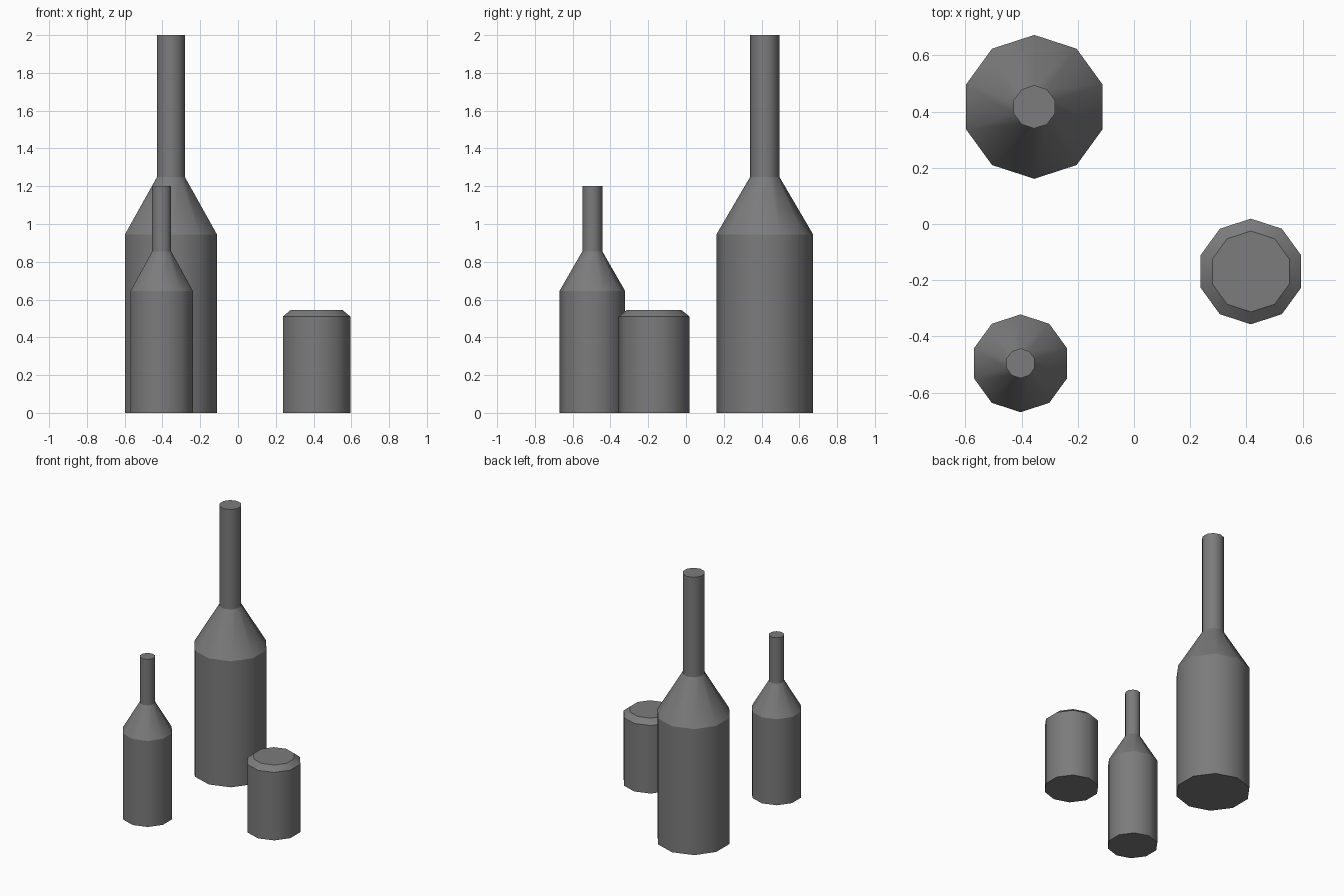
import bpy, bmesh
from math import cos, sin, pi

if "Cube" in bpy.data.objects:
    bpy.data.objects.remove(bpy.data.objects["Cube"])

SIDES = 10

glass = bpy.data.materials.new("dark_grey")
glass.diffuse_color = (0.2, 0.2, 0.2, 1)
glass.use_nodes = True
glass.node_tree.nodes["Principled BSDF"].inputs["Base Color"].default_value = glass.diffuse_color


def lathe(name, x, y, profile):
    """Closed ten-sided turned shape from (radius, height) pairs."""
    bm = bmesh.new()
    rings = []
    for r, z in profile:
        angles = [pi / 2 + 2 * pi * i / SIDES for i in range(SIDES)]
        rings.append([bm.verts.new((r * cos(a), r * sin(a), z)) for a in angles])
    for low, high in zip(rings, rings[1:]):
        for i in range(SIDES):
            j = (i + 1) % SIDES
            bm.faces.new((low[i], low[j], high[j], high[i]))
    bm.faces.new(rings[0][::-1])
    bm.faces.new(rings[-1])
    # Round shading around the sides, crisp edges at every ring
    for face in bm.faces:
        face.smooth = True
    for edge in bm.edges:
        a, b = edge.verts
        edge.smooth = abs(a.co.z - b.co.z) > 1e-4
    mesh = bpy.data.meshes.new(name)
    bm.to_mesh(mesh)
    bm.free()
    mesh.materials.append(glass)
    obj = bpy.data.objects.new(name, mesh)
    obj.location = (x, y, 0)
    bpy.context.collection.objects.link(obj)
    return obj


# Bottles: body, sloping shoulder, slim neck
lathe("large_bottle", -0.355, 0.417,
      [(0.256, 0), (0.256, 0.945), (0.077, 1.25), (0.077, 2.0)])
lathe("small_bottle", -0.404, -0.496,
      [(0.174, 0), (0.174, 0.645), (0.053, 0.855), (0.053, 1.2)])

# Squat jar with a bevelled rim
lathe("jar", 0.416, -0.169,
      [(0.188, 0), (0.188, 0.51), (0.144, 0.545)])
